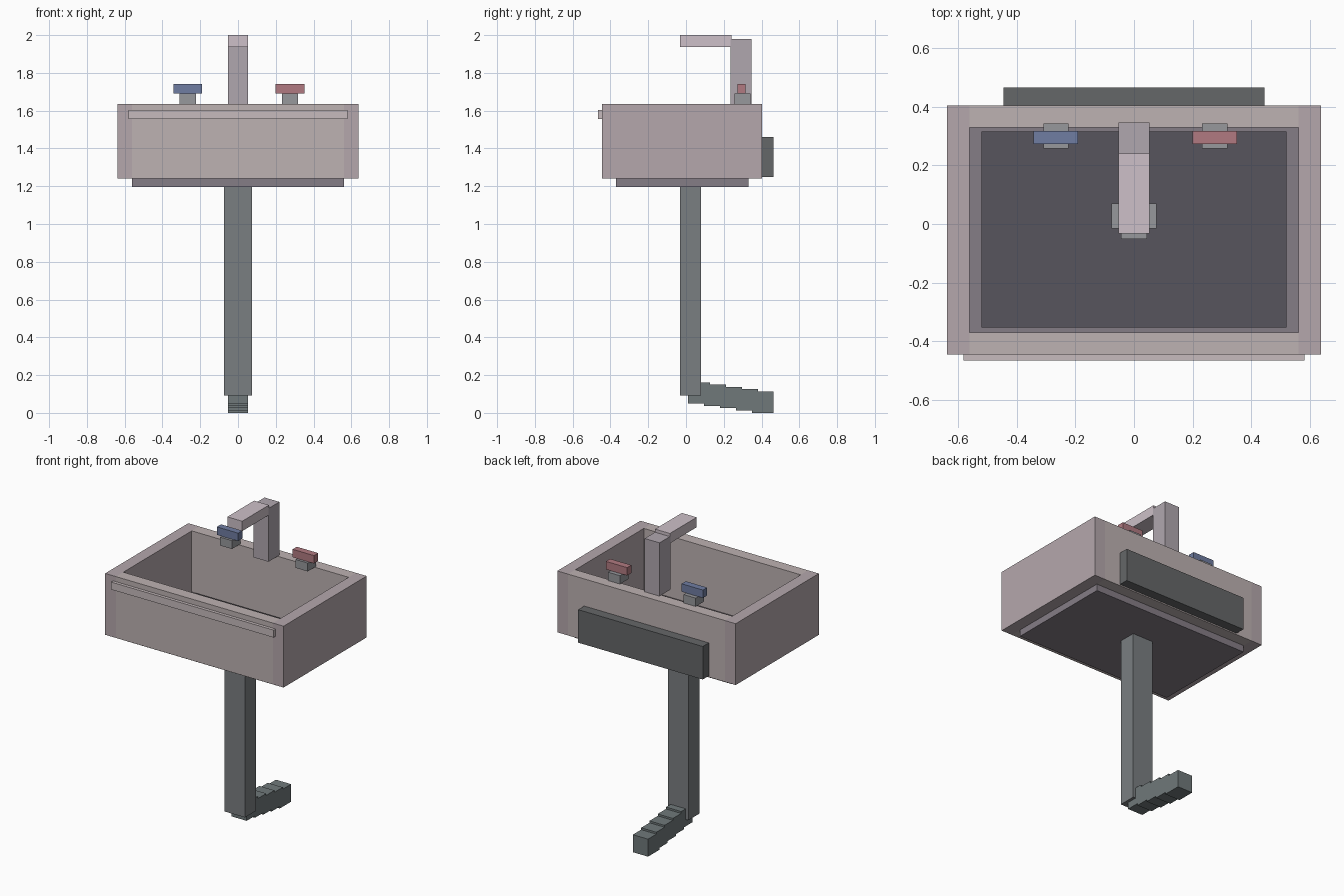
import bpy
import bmesh
from mathutils import Vector

if "Cube" in bpy.data.objects:
    bpy.data.objects.remove(bpy.data.objects["Cube"])


def material(name, r, g, b):
    m = bpy.data.materials.new(name)
    m.diffuse_color = (r, g, b, 1)
    m.use_nodes = True
    m.node_tree.nodes["Principled BSDF"].inputs["Base Color"].default_value = m.diffuse_color
    return m


rim_mat = material("porcelain", 0.51, 0.445, 0.445)
trim_mat = material("porcelain_trim", 0.57, 0.50, 0.51)
side_mat = material("porcelain_side", 0.46, 0.39, 0.415)
under_mat = material("underside", 0.235, 0.205, 0.24)
floor_mat = material("basin_floor", 0.095, 0.09, 0.11)
dark_mat = material("bracket_grey", 0.13, 0.135, 0.14)
steel_mat = material("column_grey", 0.195, 0.21, 0.22)
pipe_mat = material("pipe_grey", 0.16, 0.19, 0.195)
metal_mat = material("tap_metal", 0.435, 0.386, 0.43)
spout_mat = material("spout_metal", 0.61, 0.53, 0.58)
base_mat = material("fitting_grey", 0.31, 0.315, 0.335)
blue_mat = material("cold_blue", 0.16, 0.205, 0.36)
red_mat = material("hot_red", 0.44, 0.195, 0.22)


def add_boxes(name, boxes, mat):
    """One object made of boxes given as (x0, x1, y0, y1, z0, z1)."""
    bm = bmesh.new()
    for x0, x1, y0, y1, z0, z1 in boxes:
        lo, hi = Vector((x0, y0, z0)), Vector((x1, y1, z1))
        verts = bmesh.ops.create_cube(bm, size=1)["verts"]
        for v in verts:
            v.co = (lo + hi) / 2 + v.co * (hi - lo)
    mesh = bpy.data.meshes.new(name)
    bm.to_mesh(mesh)
    bm.free()
    mesh.materials.append(mat)
    ob = bpy.data.objects.new(name, mesh)
    bpy.context.collection.objects.link(ob)
    return ob


def add_box(name, x, y, z, mat):
    return add_boxes(name, [(*x, *y, *z)], mat)


# Basin: open tub of four walls
WX, IX = 0.637, 0.56
WALL_Z = (1.24, 1.636)
for side, sx in (("left", -1), ("right", 1)):
    add_box("basin_wall_" + side, sorted((sx * IX, sx * WX)), (-0.445, 0.403), WALL_Z, side_mat)
add_box("basin_wall_front", (-IX, IX), (-0.445, -0.37), WALL_Z, rim_mat)
add_box("basin_wall_back", (-IX, IX), (0.328, 0.403), WALL_Z, rim_mat)

# Basin bottom, dark inner floor and front trim
add_box("basin_bottom", (-IX, IX), (-0.37, 0.33), (1.197, 1.242), under_mat)
add_box("basin_floor", (-0.52, 0.52), (-0.352, 0.315), (1.23, 1.25), floor_mat)
add_box("front_trim", (-0.58, 0.58), (-0.465, -0.445), (1.555, 1.603), trim_mat)

# Cross-shaped drain
add_boxes("drain", [(-0.077, 0.077, -0.015, 0.069, 1.25, 1.262),
                    (-0.045, 0.045, -0.051, 0.105, 1.25, 1.264)], base_mat)

# Wall bracket behind the basin
add_box("wall_bracket", (-0.445, 0.445), (0.403, 0.4645), (1.248, 1.461), dark_mat)

# Tap post and spout
add_box("tap_post", (-0.053, 0.053), (0.235, 0.346), (1.636, 1.98), metal_mat)
add_box("tap_spout", (-0.053, 0.053), (-0.033, 0.24), (1.936, 2.0), spout_mat)

# Handles on small bases
for name, cx, mat in (("cold", -0.266, blue_mat), ("hot", 0.275, red_mat)):
    add_box(name + "_handle_base", (cx - 0.043, cx + 0.043), (0.257, 0.342), (1.636, 1.69), base_mat)
    add_box(name + "_handle", (cx - 0.076, cx + 0.076), (0.273, 0.316), (1.69, 1.741), mat)

# Column and stepped waste pipe running back to the wall
add_box("column", (-0.073, 0.073), (-0.033, 0.08), (0.093, 1.2), steel_mat)
steps = []
for i in range(5):
    y, z = 0.0115 + i * 0.0845, 0.0492 - i * 0.0123
    steps.append((-0.054, 0.054, y, y + 0.115, z, z + 0.113))
add_boxes("waste_pipe", steps, pipe_mat)
